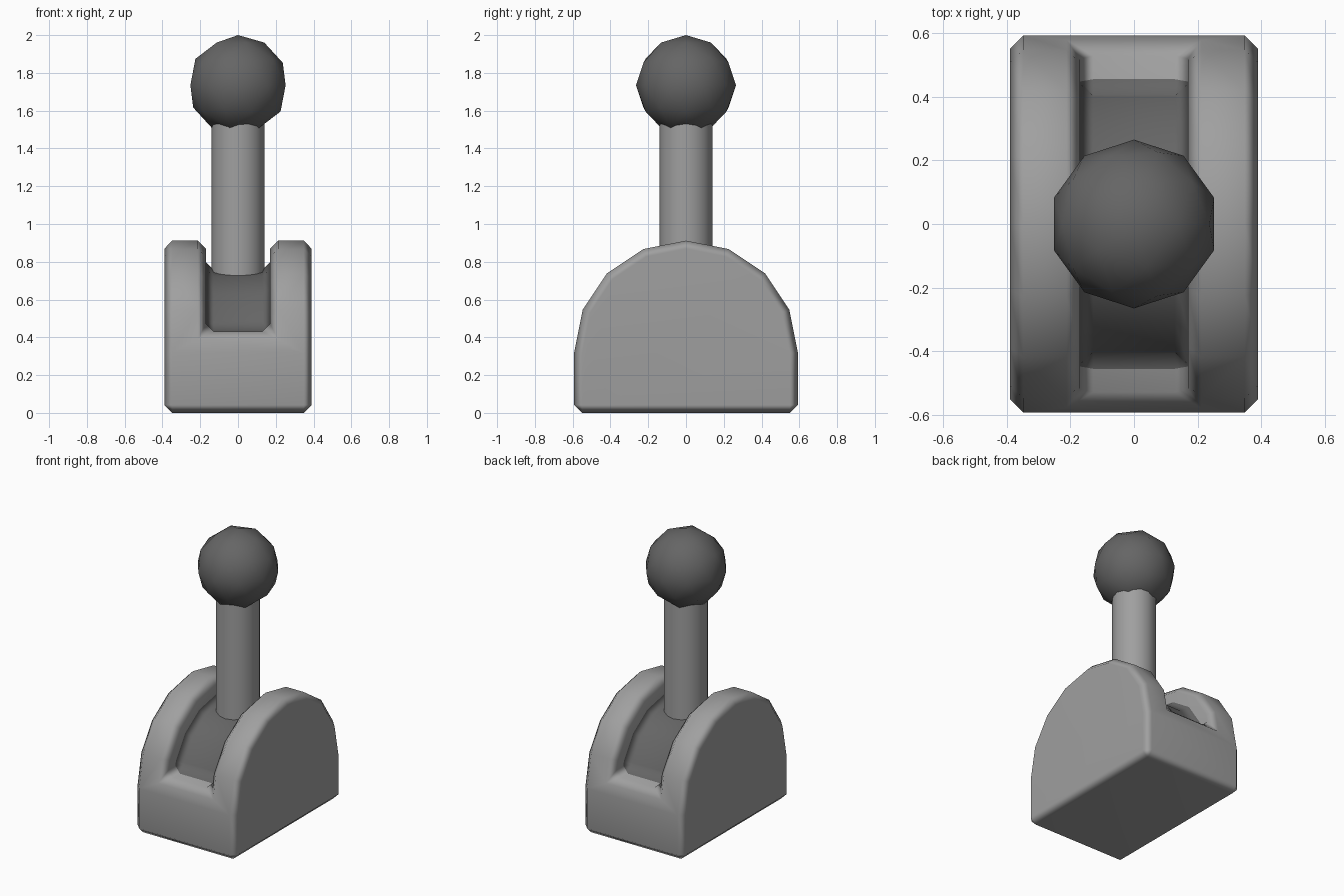
import bpy, bmesh, math

if "Cube" in bpy.data.objects:
    bpy.data.objects.remove(bpy.data.objects["Cube"])

AXIS_Z = 0.32      # centre height of the rounded housing
R_OUT, R_IN = 0.592, 0.435


def material(name, v):
    m = bpy.data.materials.new(name)
    m.diffuse_color = (v, v, v, 1)
    m.use_nodes = True
    m.node_tree.nodes["Principled BSDF"].inputs["Base Color"].default_value = m.diffuse_color
    return m


grey = material("mid_grey", 0.35)
dark = material("dark_grey", 0.13)


def arc(r, first, last):
    """Points of a 16-sided circle in the YZ plane."""
    return [(r * math.cos(i * math.pi / 8), AXIS_Z + r * math.sin(i * math.pi / 8))
            for i in range(first, last + 1)]


def extrude_x(name, profile, half):
    """Solid from a YZ profile, symmetric about x = 0."""
    bm = bmesh.new()
    face = bm.faces.new([bm.verts.new((-half, y, z)) for y, z in profile])
    out = bmesh.ops.extrude_face_region(bm, geom=[face])
    for v in out["geom"]:
        if isinstance(v, bmesh.types.BMVert):
            v.co.x = half
    bmesh.ops.recalc_face_normals(bm, faces=bm.faces)
    me = bpy.data.meshes.new(name)
    bm.to_mesh(me)
    bm.free()
    ob = bpy.data.objects.new(name, me)
    bpy.context.collection.objects.link(ob)
    return ob


# Housing: rounded block with a curved slot cut along its top
housing = extrude_x("housing", [(-R_OUT, 0), (R_OUT, 0)] + arc(R_OUT, 0, 8), 0.39)
ledge, ly = 0.43, 0.413
cutter = extrude_x("slot_cutter", [(ly, ledge)] + arc(R_IN, 1, 7)
                   + [(-ly, ledge), (-0.8, ledge), (-0.8, 1.2), (0.8, 1.2), (0.8, ledge)], 0.17)
cutter.hide_render = True

cut = housing.modifiers.new("slot", "BOOLEAN")
cut.operation = "DIFFERENCE"
cut.solver = "EXACT"
cut.object = cutter
bev = housing.modifiers.new("bevel", "BEVEL")
bev.width = 0.042
bev.segments = 1
bev.limit_method = "ANGLE"
bev.angle_limit = math.radians(35)
bev.use_clamp_overlap = False

# Bake the modifiers so the slot floor can be coloured
bpy.context.view_layer.update()
baked = bpy.data.meshes.new_from_object(
    housing.evaluated_get(bpy.context.evaluated_depsgraph_get()))
housing.modifiers.clear()
housing.data = baked
bpy.data.objects.remove(cutter)
baked.materials.clear()
baked.materials.append(grey)
baked.materials.append(dark)
for p in baked.polygons:
    c = p.center
    on_floor = (abs(c.x) < 0.166 and c.z > 0.42
                and math.hypot(c.y, c.z - AXIS_Z) < 0.468)
    p.material_index = 1 if on_floor else 0
    p.use_smooth = True
housing.modifiers.new("clean_normals", "WEIGHTED_NORMAL")

# Lever shaft
bpy.ops.mesh.primitive_cylinder_add(vertices=16, radius=0.14, depth=0.95,
                                    location=(0, 0, 1.125))
shaft = bpy.context.object
shaft.name = "lever_shaft"
shaft.data.materials.append(grey)
bpy.ops.object.shade_smooth_by_angle(angle=math.radians(40))

# Ball knob
bpy.ops.mesh.primitive_ico_sphere_add(subdivisions=2, radius=0.265,
                                      location=(0, 0, 1.735))
knob = bpy.context.object
knob.name = "ball_knob"
knob.data.materials.append(dark)
bpy.ops.object.shade_smooth()
